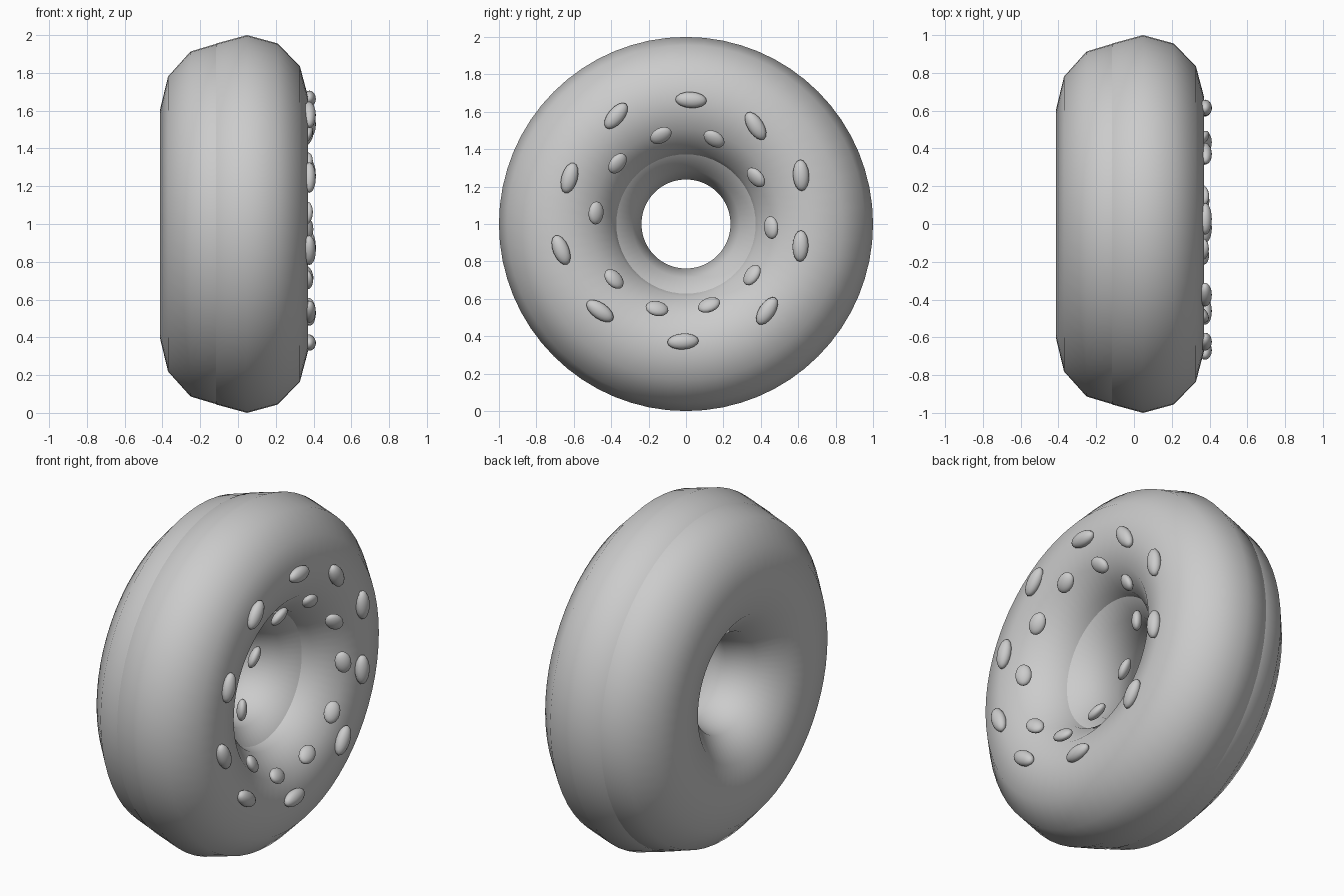
import bpy, math
from mathutils import Vector, Matrix

if "Cube" in bpy.data.objects:
    bpy.data.objects.remove(bpy.data.objects["Cube"])

grey = bpy.data.materials.new("plain_grey")
grey.diffuse_color = (0.6, 0.6, 0.6, 1)
grey.use_nodes = True
grey.node_tree.nodes["Principled BSDF"].inputs["Base Color"].default_value = grey.diffuse_color


def finish(ob, name):
    ob.name = name
    ob.data.materials.append(grey)
    bpy.ops.object.shade_smooth()
    return ob


def ring(name, x, major, minor, depth):
    """Ring around the x axis; depth is its half thickness along x."""
    bpy.ops.mesh.primitive_torus_add(major_segments=64, minor_segments=12,
                                     major_radius=major, minor_radius=minor)
    ob = bpy.context.object
    ob.data.transform(Matrix.Translation((x, 0, 1))
                      @ Matrix.Rotation(math.pi / 2, 4, 'Y')
                      @ Matrix.Diagonal((1, 1, depth / minor, 1)))
    return finish(ob, name)


# Dough and the icing ring overlapping its right side
ring("dough", -0.088, 0.60, 0.362, 0.326)
IX, IR, IM = 0.048, 0.672, 0.328
ring("icing", IX, IR, IM, 0.323)


# Sprinkles: flattened ellipsoids lying on the icing surface
def sprinkle(name, y, z, angle, size, x):
    r = math.hypot(y, z)
    c = max(-0.9, min(0.9, (r - IR) / IM))
    n = Vector((math.sqrt(1 - c * c), c * y / r, c * z / r))
    a = math.radians(angle)
    t = Vector((0, math.cos(a), math.sin(a)))
    t = (t - n * t.dot(n)).normalized()
    rot = Matrix((t, n.cross(t), n)).transposed().to_4x4()
    bpy.ops.mesh.primitive_uv_sphere_add(segments=16, ring_count=10, radius=1)
    ob = bpy.context.object
    ob.data.transform(Matrix.Translation((x, y, z + 1)) @ rot
                      @ Matrix.Diagonal((*size, 1)))
    finish(ob, name)


# (y, height above centre, tilt in degrees)
outer = [(-.374, .578, 50), (.027, .663, -3), (.372, .524, -58), (.615, .26, -87),
         (.612, -.118, 88), (.433, -.465, 57), (-.016, -.628, 4), (-.46, -.465, -35),
         (-.668, -.139, -68), (-.623, .246, 74)]
inner = [(-.134, .473, 35), (.15, .455, -42), (.374, .249, -40), (.455, -.019, -75),
         (.353, -.273, 62), (.123, -.433, 28), (-.155, -.452, -6), (-.385, -.294, -42),
         (-.481, .059, 88), (-.366, .324, 55)]
for i, (y, z, a) in enumerate(outer):
    sprinkle(f"outer_sprinkle_{i + 1}", y, z, a, (.084, .043, .035), .377)
for i, (y, z, a) in enumerate(inner):
    sprinkle(f"inner_sprinkle_{i + 1}", y, z, a, (.062, .045, .028), .362)
